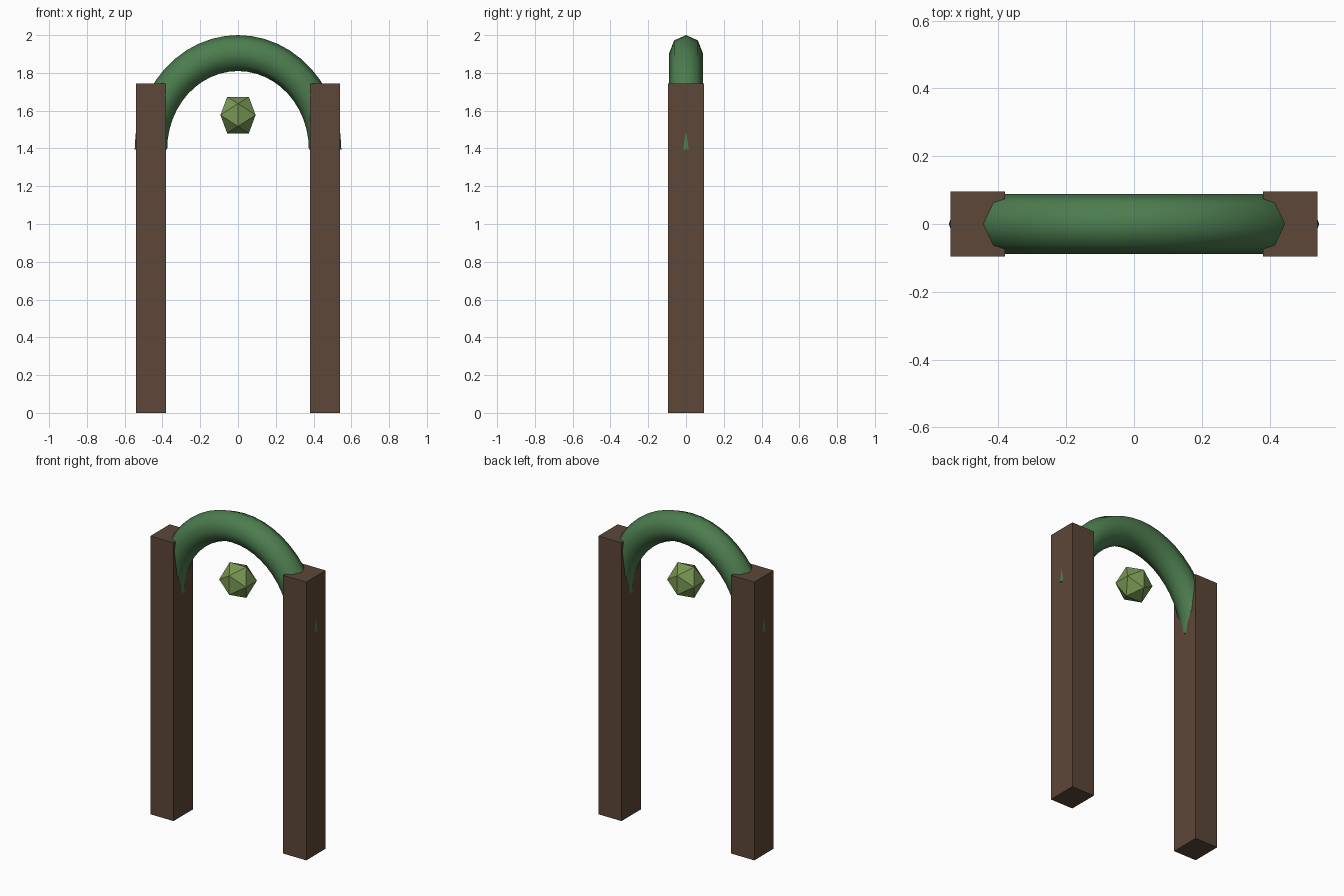
import bpy, bmesh, math
from mathutils import Matrix, Vector

if "Cube" in bpy.data.objects:
    bpy.data.objects.remove(bpy.data.objects["Cube"])


def material(name, rgb):
    m = bpy.data.materials.new(name)
    m.diffuse_color = (*rgb, 1)
    m.use_nodes = True
    m.node_tree.nodes["Principled BSDF"].inputs["Base Color"].default_value = m.diffuse_color
    return m


def finish(bm, name, mat, smooth=False):
    bmesh.ops.recalc_face_normals(bm, faces=bm.faces[:])
    me = bpy.data.meshes.new(name)
    bm.to_mesh(me)
    bm.free()
    me.materials.append(mat)
    obj = bpy.data.objects.new(name, me)
    bpy.context.collection.objects.link(obj)
    if smooth:
        bpy.context.view_layer.objects.active = obj
        obj.select_set(True)
        bpy.ops.object.shade_smooth_by_angle(angle=math.radians(60))
        obj.select_set(False)
    return obj


wood = material("wood", (0.107, 0.063, 0.038))
vine = material("vine", (0.073, 0.205, 0.078))
leaf = material("leaf", (0.19, 0.31, 0.09))

# Two square posts
for name, side in (("left_post", -1), ("right_post", 1)):
    bm = bmesh.new()
    bmesh.ops.create_cube(bm, size=1, matrix=Matrix.Translation((side * 0.4605, 0, 0.8725))
                          @ Matrix.Diagonal((0.161, 0.192, 1.745, 1)))
    finish(bm, name, wood)

# Arch: eight-sided tube spun through a half turn, then stretched upward
bm = bmesh.new()
ring = [bm.verts.new((0.461 + 0.086 * math.cos(i * math.pi / 4),
                      0.089 * math.sin(i * math.pi / 4), 0)) for i in range(8)]
start = bm.faces.new(ring)
spun = bmesh.ops.spin(bm, geom=[start] + start.edges[:] + ring, cent=(0, 0, 0),
                      axis=(0, -1, 0), angle=math.pi, steps=24, use_duplicate=False)
if not any(abs(f.calc_center_median().x - 0.461) < 0.01 and len(f.verts) == 8 for f in bm.faces):
    bm.faces.new(ring)
bmesh.ops.transform(bm, verts=bm.verts[:],
                    matrix=Matrix.Translation((0, 0, 1.395)) @ Matrix.Diagonal((1, 1, 1.106, 1)))
finish(bm, "arch", vine, smooth=True)

# Hanging faceted ball: icosahedron from three golden rectangles
bm = bmesh.new()
phi = (1 + 5 ** 0.5) / 2
for a in (-1, 1):
    for b in (-phi, phi):
        for p in ((a, 0, b), (0, b, a), (b, a, 0)):
            bm.verts.new(Vector(p))
bmesh.ops.convex_hull(bm, input=bm.verts[:])
bmesh.ops.transform(bm, verts=bm.verts[:],
                    matrix=Matrix.Translation((0, 0, 1.577)) @ Matrix.Diagonal((0.0575, 0.054, 0.0597, 1)))
finish(bm, "hanging_ball", leaf)
